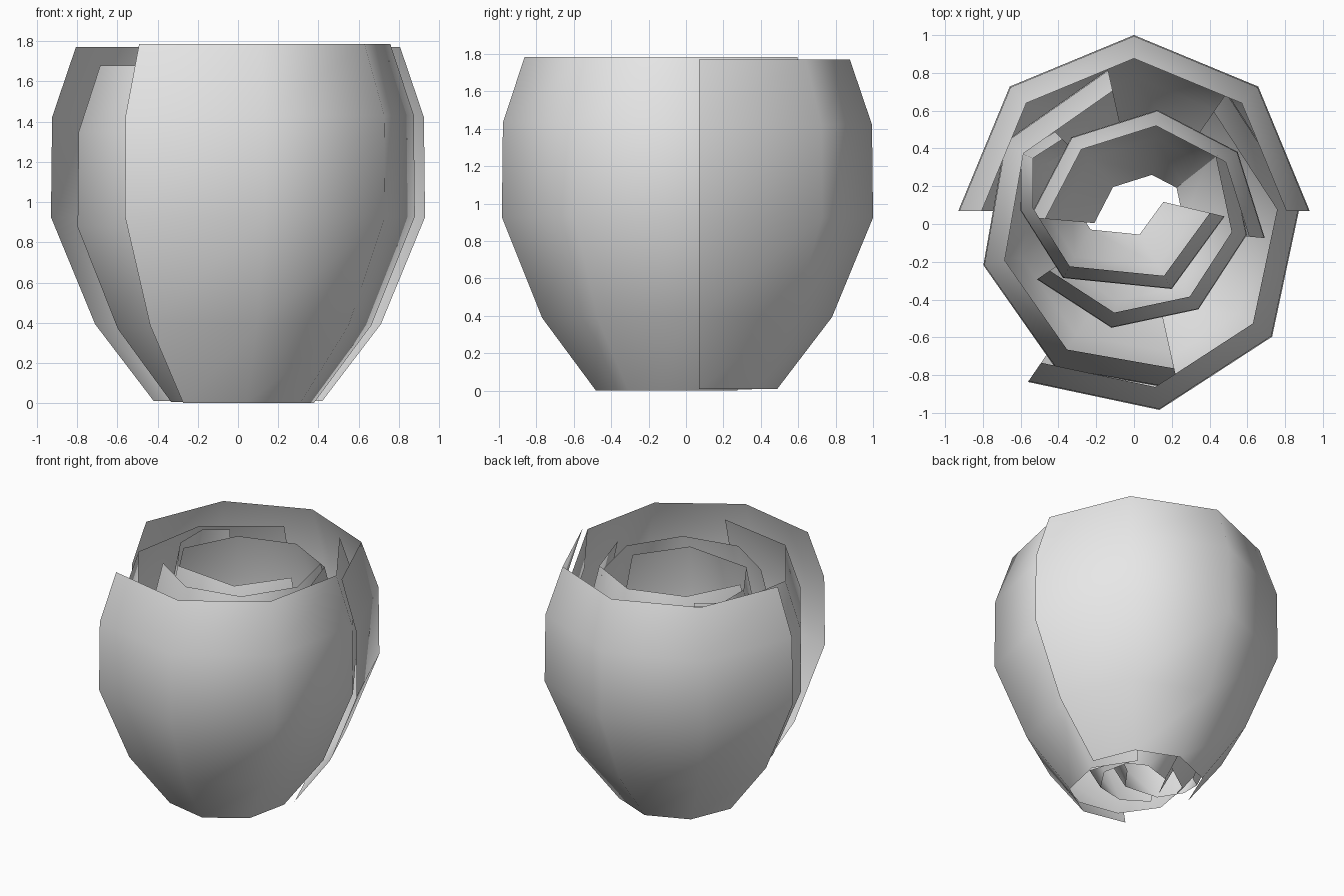
import bpy, math

if "Cube" in bpy.data.objects:
    bpy.data.objects.remove(bpy.data.objects["Cube"])

# One soft grey for every petal
grey = bpy.data.materials.new("petal_grey")
grey.diffuse_color = (0.8, 0.8, 0.8, 1)
grey.use_nodes = True
grey.node_tree.nodes["Principled BSDF"].inputs["Base Color"].default_value = grey.diffuse_color

# Cup profile: share of the widest radius, and height
RADII = [0.45, 0.764, 1.0, 0.994, 0.867]
HEIGHTS = [0.0, 0.385, 0.92, 1.42, 1.77]


def petal(name, centre, rim, z0, z1):
    """Thin cupped sheet: rim is its widest outline, listed anticlockwise."""
    cx, cy = centre
    verts, faces = [], []
    n = len(rim)
    for k, h in zip(RADII, HEIGHTS):
        z = z0 + (z1 - z0) * h / HEIGHTS[-1]
        verts += [(cx + k * (x - cx), cy + k * (y - cy), z) for x, y in rim]
    for j in range(len(RADII) - 1):
        for i in range(n - 1):
            a = j * n + i
            faces.append((a, a + 1, a + n + 1, a + n))
    mesh = bpy.data.meshes.new(name)
    mesh.from_pydata(verts, [], faces)
    mesh.materials.append(grey)
    mesh.shade_smooth()
    ob = bpy.data.objects.new(name, mesh)
    bpy.context.collection.objects.link(ob)


def half_ring(centre, radius, middle):
    """Half an octagon facing the given direction in degrees."""
    return [(centre[0] + radius * math.cos(math.radians(middle + s)),
             centre[1] + radius * math.sin(math.radians(middle + s)))
            for s in (-90, -45, 0, 45, 90)]


# Outer and middle petals: name, centre, radius, direction, bottom, top
for name, c, r, mid, z0, z1 in [
    ("outer_petal_back", (0.0, 0.07), 0.93, 90, 0.01, 1.77),
    ("outer_petal_front", (-0.035, -0.07), 0.93, -34.5, 0.0, 1.785),
    ("outer_petal_left", (0.05, -0.03), 0.868, 192.5, 0.005, 1.68),
    ("middle_petal_back", (0.07, -0.02), 0.625, 85, 0.01, 1.68),
    ("middle_petal_front", (-0.007, 0.055), 0.615, -55.5, 0.01, 1.68),
]:
    petal(name, c, half_ring(c, r, mid), z0, z1)

# Innermost petal, wrapping unevenly round the left and front
petal("inner_petal", (-0.11, 0.18),
      [(-0.42, 0.49), (-0.60, 0.375), (-0.60, 0.07),
       (-0.376, -0.286), (0.20, -0.344), (0.48, 0.04)], 0.01, 1.68)
